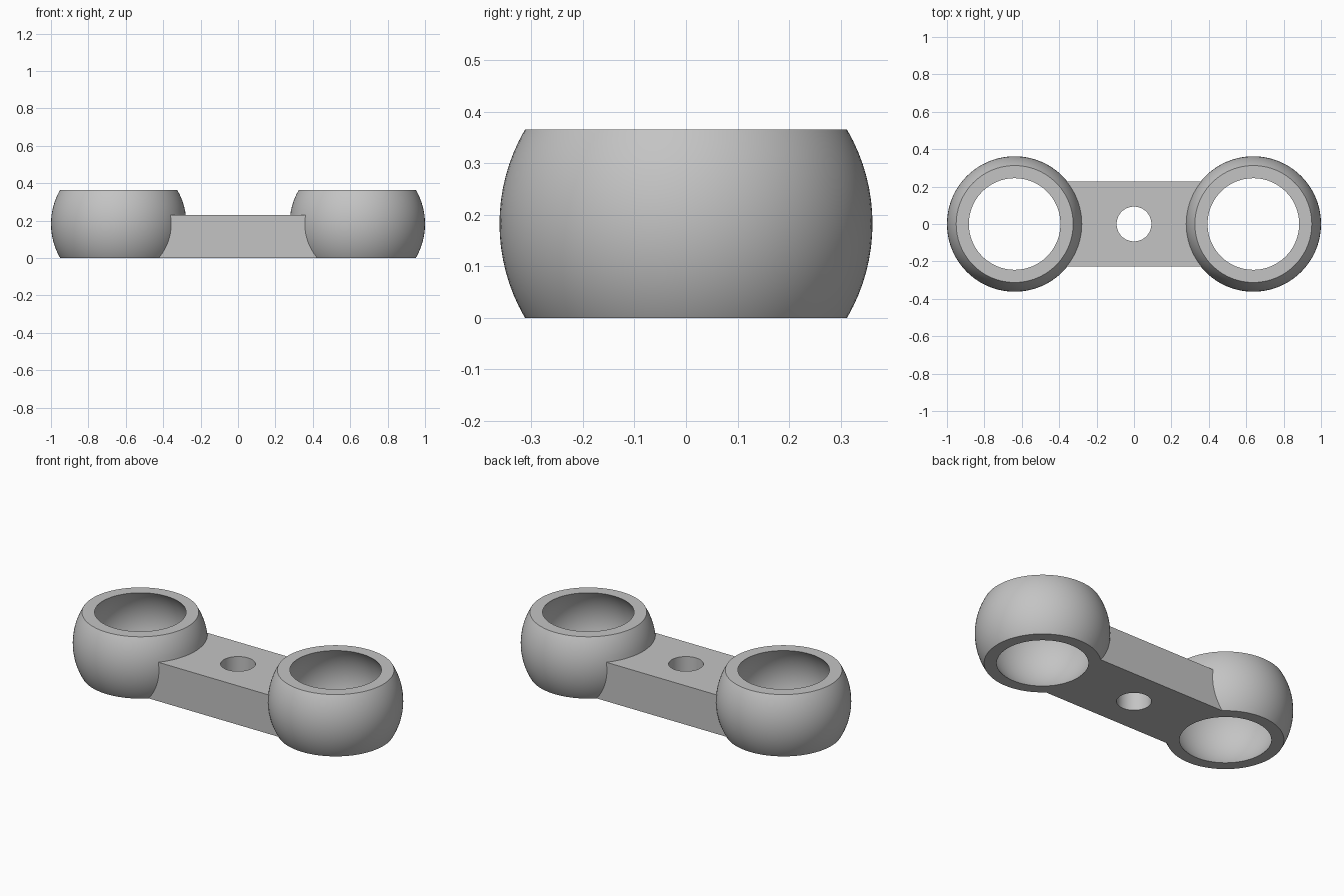
import bpy
import math

if "Cube" in bpy.data.objects:
    bpy.data.objects.remove(bpy.data.objects["Cube"], do_unlink=True)

HEIGHT = 0.365
MID = HEIGHT / 2
SOCKET_X = 0.638
OUTER_R = 0.362
MOUTH_R = 0.245
CAVITY_R = math.hypot(MOUTH_R, MID)
BAR_TOP = 0.23
BAR_WIDTH = 0.456


def ball(name, radius, x):
    bpy.ops.mesh.primitive_uv_sphere_add(
        segments=96, ring_count=48, radius=radius, location=(x, 0, MID))
    bpy.context.object.name = name
    return bpy.context.object


def box(name, size, z):
    bpy.ops.mesh.primitive_cube_add(size=1, location=(0, 0, z))
    ob = bpy.context.object
    ob.name = name
    ob.scale = size
    bpy.ops.object.transform_apply(location=False, rotation=False, scale=True)
    return ob


def combine(target, tool, operation):
    """Apply a boolean and discard its tool."""
    mod = target.modifiers.new("Boolean", "BOOLEAN")
    mod.operation = operation
    mod.solver = "EXACT"
    mod.object = tool
    bpy.context.view_layer.objects.active = target
    bpy.ops.object.modifier_apply(modifier=mod.name)
    bpy.data.objects.remove(tool, do_unlink=True)


# Connecting bar, left overlong below so the base is trimmed in one plane
link = box("double_socket_link", (2 * SOCKET_X - 0.2, BAR_WIDTH, 0.4), BAR_TOP - 0.2)

# Round socket walls at both ends
for side in (-1, 1):
    combine(link, ball("socket_wall", OUTER_R, side * SOCKET_X), "UNION")

# Trim flat top rims and base
combine(link, box("trim_slab", (3, 2, HEIGHT), MID), "INTERSECT")

# Hollow spherical seats
for side in (-1, 1):
    combine(link, ball("socket_cavity", CAVITY_R, side * SOCKET_X), "DIFFERENCE")

# Bolt hole through the bar
bpy.ops.mesh.primitive_cylinder_add(vertices=64, radius=0.093, depth=1)
combine(link, bpy.context.object, "DIFFERENCE")

# Plain grey finish
grey = bpy.data.materials.new("plain_grey")
grey.use_nodes = True
colour = (0.55, 0.55, 0.55, 1)
grey.diffuse_color = colour
grey.node_tree.nodes["Principled BSDF"].inputs["Base Color"].default_value = colour
link.data.materials.clear()
link.data.materials.append(grey)
for face in link.data.polygons:
    face.material_index = 0

# Smooth curves with crisp rims
bpy.ops.object.select_all(action="DESELECT")
link.select_set(True)
bpy.context.view_layer.objects.active = link
bpy.ops.object.shade_smooth_by_angle(angle=math.radians(25))
